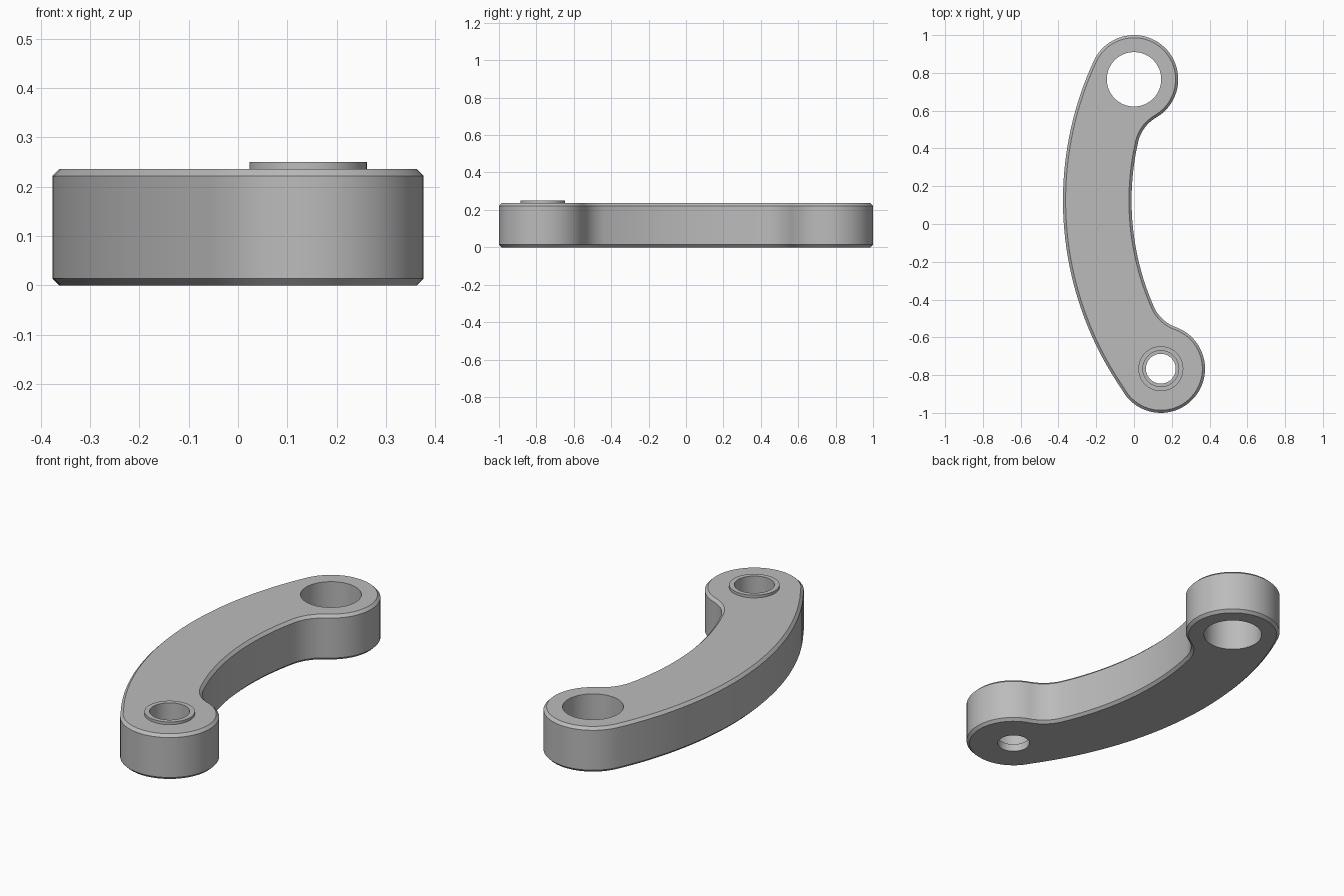
import bpy, bmesh, math
from mathutils import Vector

if "Cube" in bpy.data.objects:
    bpy.data.objects.remove(bpy.data.objects["Cube"])

# Main dimensions
H, CH = 0.236, 0.014            # plate height, chamfer
R, RF = 0.234, 0.20             # end radius, fillet radius
TOP, LOW = Vector((0, 0.766)), Vector((0.142, -0.766))
C, RO, RI = Vector((1.383, 0.124)), 1.759, 1.396   # centre and radii of the bend


def angle(a, b):
    return math.atan2(b.y - a.y, b.x - a.x)


def fillet_centre(p, side):
    a, b, c = (p - C).length, RI - RF, R + RF
    t = angle(C, p) + side * math.acos((a * a + b * b - c * c) / (2 * a * b))
    return C + b * Vector((math.cos(t), math.sin(t)))


F_TOP, F_LOW = fillet_centre(TOP, 1), fillet_centre(LOW, -1)


def arc(centre, r, a0, a1, turn, n):
    """Arc from a0 to a1, turn +1 is counter-clockwise; last point left out."""
    sweep = turn * ((turn * (a1 - a0)) % (2 * math.pi))
    return [centre + r * Vector((math.cos(a0 + sweep * i / n), math.sin(a0 + sweep * i / n)))
            for i in range(n)]


def outline(c):
    """Arm outline, inset by c."""
    return (arc(LOW, R - c, angle(C, LOW), angle(LOW, F_LOW), 1, 40)
            + arc(F_LOW, RF + c, angle(F_LOW, LOW), angle(C, F_LOW), -1, 14)
            + arc(C, RI + c, angle(C, F_LOW), angle(C, F_TOP), -1, 28)
            + arc(F_TOP, RF + c, angle(C, F_TOP), angle(F_TOP, TOP), -1, 14)
            + arc(TOP, R - c, angle(TOP, F_TOP), angle(C, TOP), 1, 40)
            + arc(C, RO - c, angle(C, TOP), angle(C, LOW), 1, 40))


def circle(p, r):
    return [p + r * Vector((math.cos(2 * math.pi * i / 64), math.sin(2 * math.pi * i / 64)))
            for i in range(64)]


bm = bmesh.new()


def skin(rings):
    """Join rings of (points, z) with quads; return first and last edge loops."""
    loops = [[bm.verts.new((p.x, p.y, z)) for p in pts] for pts, z in rings]
    n = len(loops[0])
    for a, b in zip(loops, loops[1:]):
        for i in range(n):
            j = (i + 1) % n
            bm.faces.new((a[i], a[j], b[j], b[i]))
    return [[bm.edges.get((l[i], l[(i + 1) % n])) for i in range(n)]
            for l in (loops[0], loops[-1])]


# Chamfered outer wall
wall = skin([(outline(CH), 0), (outline(0), CH), (outline(0), H - CH), (outline(CH), H)])
# Plain large bore
bore = skin([(circle(TOP, 0.144), 0), (circle(TOP, 0.144), H)])
# Small bore with bottom lip and raised collar
collar = skin([(circle(LOW, r), z) for r, z in
               ((0.079, 0), (0.079, 0.04), (0.095, 0.04), (0.095, 0.25), (0.119, 0.25), (0.119, H))])
# Flat faces around the holes
for k, nz in ((0, -1), (1, 1)):
    bmesh.ops.triangle_fill(bm, use_beauty=True, use_dissolve=False,
                            edges=wall[k] + bore[k] + collar[k], normal=(0, 0, nz))
bmesh.ops.recalc_face_normals(bm, faces=bm.faces[:])

mesh = bpy.data.meshes.new("curved_link_arm")
bm.to_mesh(mesh)
bm.free()
arm = bpy.data.objects.new("curved_link_arm", mesh)
bpy.context.collection.objects.link(arm)

mat = bpy.data.materials.new("plain_grey")
mat.diffuse_color = (0.5, 0.5, 0.5, 1)
mat.use_nodes = True
mat.node_tree.nodes["Principled BSDF"].inputs["Base Color"].default_value = mat.diffuse_color
mesh.materials.append(mat)

bpy.context.view_layer.objects.active = arm
arm.select_set(True)
bpy.ops.object.shade_smooth_by_angle(angle=math.radians(30))
